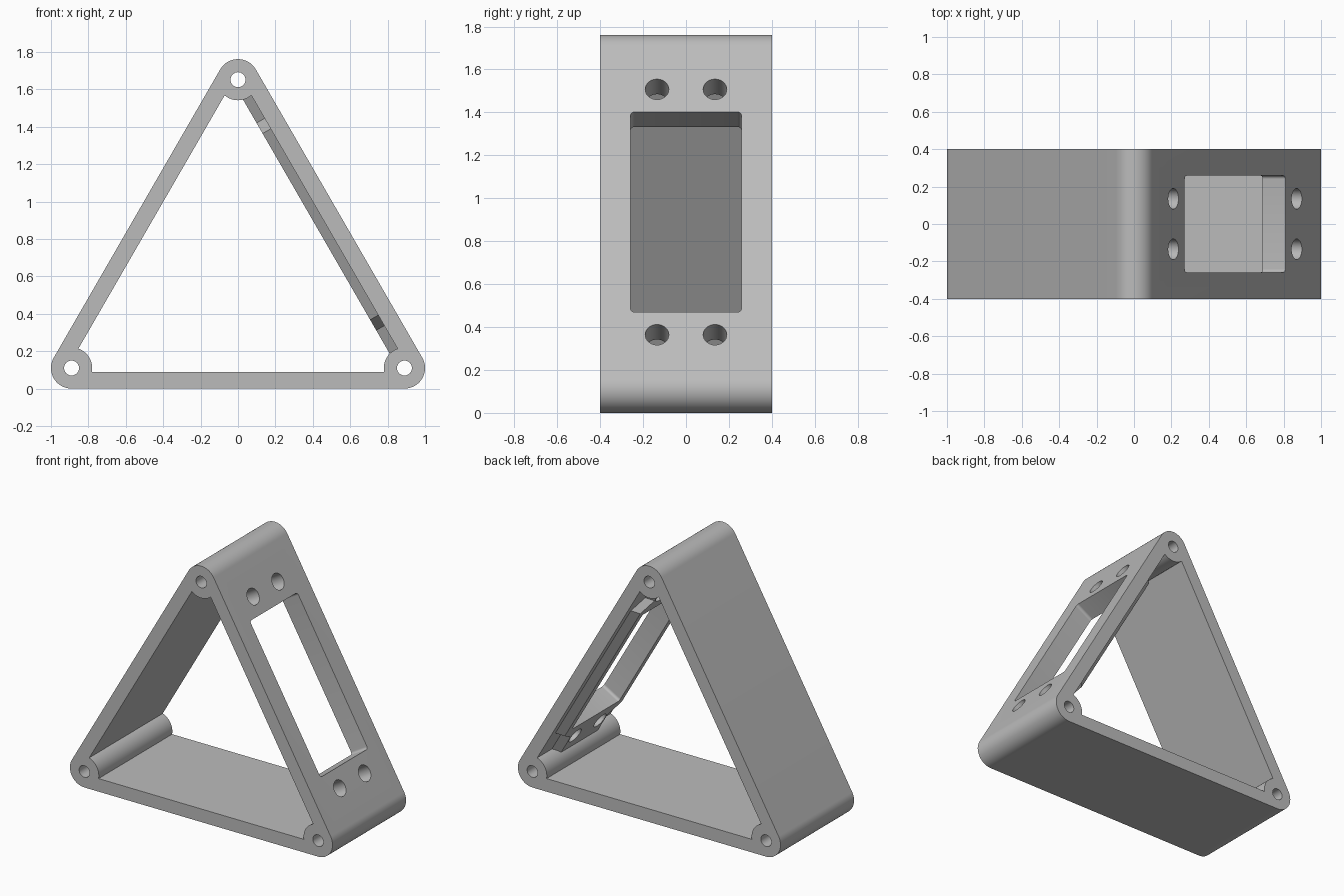
import bpy, bmesh
from math import sin, cos, pi, radians, asin, sqrt
from mathutils import Vector

cube = bpy.data.objects.get("Cube")
if cube:
    bpy.data.objects.remove(cube, do_unlink=True)

HALF, R, WALL, PAD, DEPTH = 0.89, 0.11, 0.09, 0.14, 0.4
CORNERS = [(-HALF, R, radians(30)), (HALF, R, radians(150)),
           (0, R + HALF * sqrt(3), radians(270))]  # x, z, angle to the middle

grey = bpy.data.materials.new("grey plastic")
grey.use_nodes = True
COLOUR = (0.5, 0.5, 0.5, 1)
grey.diffuse_color = COLOUR
grey.node_tree.nodes["Principled BSDF"].inputs["Base Color"].default_value = COLOUR


def loft(name, rings):
    """Closed solid skinned through rings of equal point count."""
    bm = bmesh.new()
    loops = [[bm.verts.new(p) for p in ring] for ring in rings]
    n = len(loops[0])
    for a, b in zip(loops, loops[1:]):
        for i in range(n):
            j = (i + 1) % n
            bm.faces.new((a[i], a[j], b[j], b[i]))
    bm.faces.new(loops[0])
    bm.faces.new(loops[-1][::-1])
    bmesh.ops.recalc_face_normals(bm, faces=bm.faces[:])
    mesh = bpy.data.meshes.new(name)
    bm.to_mesh(mesh)
    bm.free()
    mesh.materials.append(grey)
    ob = bpy.data.objects.new(name, mesh)
    bpy.context.collection.objects.link(ob)
    return ob


def arc(cx, cy, r, start, end, steps):
    return [(cx + r * cos(start + (end - start) * i / steps),
             cy + r * sin(start + (end - start) * i / steps)) for i in range(steps + 1)]


def prism(name, outline, half):
    return loft(name, [[(x, y, z) for x, z in outline] for y in (-half, half)])


def combine(target, tool, operation):
    mod = target.modifiers.new(tool.name, 'BOOLEAN')
    mod.operation, mod.object, mod.solver = operation, tool, 'EXACT'
    bpy.context.view_layer.objects.active = target
    bpy.ops.object.modifier_apply(modifier=mod.name)
    bpy.data.objects.remove(tool, do_unlink=True)


# Frame of the right wall: u runs up the wall, n points outward
U = Vector((-0.5, 0, sqrt(3) / 2))
N = Vector((sqrt(3) / 2, 0, 0.5))
MID = Vector((HALF / 2, 0, R + HALF * sqrt(3) / 2)) + N * R


def on_wall(outline, n):
    return [MID + U * u + N * n + Vector((0, y, 0)) for u, y in outline]


# Rounded triangular frame with corner bosses left standing inside
outer, inner = [], []
spread = radians(30) + asin((R - WALL) / R)
for x, z, a in CORNERS:
    outer += arc(x, z, R, a + pi - pi / 3, a + pi + pi / 3, 24)
    inner += arc(x, z, R, a + spread, a - spread, 16)
frame = prism("triangular_frame", outer, DEPTH)
combine(frame, prism("inner_void", inner, DEPTH + 0.1), 'DIFFERENCE')


# Raised pad inside the right wall, wide around the opening and narrow at the ends
def pad_outline(grow):
    wide, slim = 0.31 + grow, 0.2 + grow
    side = [(-0.8, slim), (-0.64, slim), (-0.575, wide),
            (0.575, wide), (0.64, slim), (0.8, slim)]
    return side + [(u, -y) for u, y in reversed(side)]


foot = pad_outline(0.04)
combine(frame, loft("mounting_pad", [on_wall(foot, -0.04), on_wall(foot, -WALL),
                                     on_wall(pad_outline(0), -PAD)]), 'UNION')

# Rounded rectangular opening
opening = []
for i, (su, sy) in enumerate([(1, 1), (-1, 1), (-1, -1), (1, -1)]):
    opening += arc(su * 0.52, sy * 0.24, 0.018, i * pi / 2, (i + 1) * pi / 2, 5)
combine(frame, loft("opening", [on_wall(opening, 0.1), on_wall(opening, -0.3)]), 'DIFFERENCE')

# Four screw holes through the pad
for u in (-0.66, 0.66):
    for y in (-0.135, 0.135):
        ring = arc(u, y, 0.055, 0, 2 * pi, 32)[:-1]
        combine(frame, loft("screw_hole", [on_wall(ring, 0.1), on_wall(ring, -0.18)]),
                'DIFFERENCE')

# Long holes through the corners
for x, z, a in CORNERS:
    combine(frame, prism("corner_hole", arc(x, z, 0.04, 0, 2 * pi, 32)[:-1], DEPTH + 0.1),
            'DIFFERENCE')

bpy.ops.object.select_all(action='DESELECT')
frame.select_set(True)
bpy.context.view_layer.objects.active = frame
bpy.ops.object.shade_smooth_by_angle(angle=radians(30))
